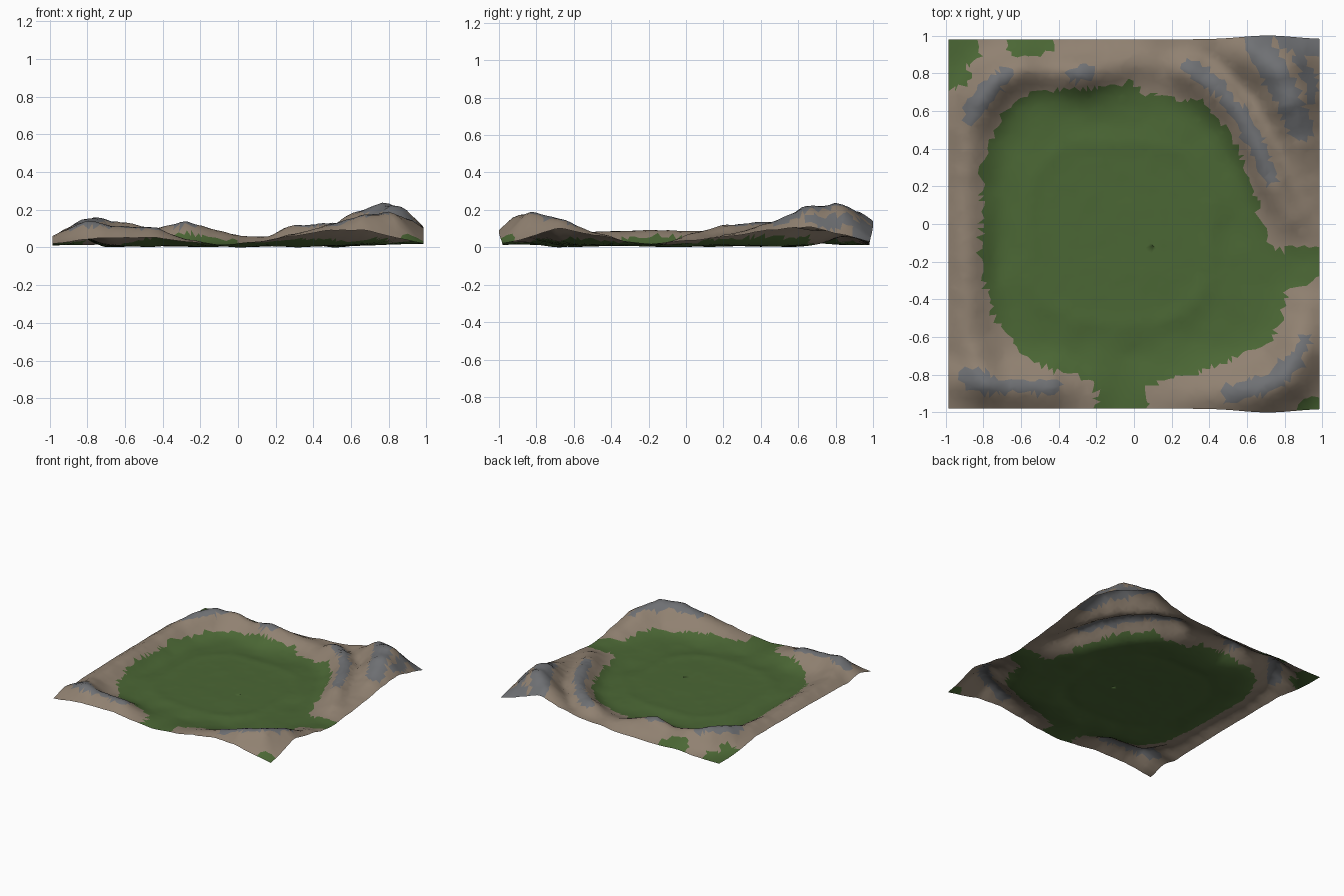
import bpy, bmesh, math, random
from mathutils import Vector, noise

random.seed(4)
N = 64           # grid cells per side
FLOOR = 0.022    # basin height

# Ridges: half width, then crest points (x, y, height above the floor)
RIDGES = [
    (0.115, [(-0.80, -0.84, .11), (-0.88, -0.6, .07), (-0.89, -0.15, .08), (-0.90, 0.2, .07),
             (-0.88, 0.5, .10), (-0.82, 0.64, .14), (-0.73, 0.76, .145), (-0.6, 0.82, .10)]),
    (0.105, [(-0.6, 0.82, .10), (-0.42, 0.81, .092), (-0.28, 0.80, .13), (-0.13, 0.83, .085),
             (0.02, 0.86, .05), (0.17, 0.85, .045), (0.3, 0.81, .085)]),
    (0.11, [(0.28, 0.82, .085), (0.42, 0.74, .115), (0.56, 0.60, .12), (0.66, 0.42, .125),
            (0.74, 0.22, .11), (0.83, 0.05, .065), (0.9, -0.1, .01)]),
    (0.175, [(0.45, 0.98, .07), (0.64, 0.90, .18), (0.78, 0.80, .225), (0.83, 0.66, .21),
             (0.88, 0.46, .12), (0.91, 0.25, .06), (0.92, 0.05, .03)]),
    (0.12, [(-0.90, -0.82, .08), (-0.72, -0.86, .105), (-0.45, -0.87, .095), (-0.27, -0.9, .03)]),
    (0.145, [(0.12, -0.93, .02), (0.3, -0.92, .06), (0.5, -0.90, .115), (0.66, -0.88, .16),
             (0.80, -0.82, .178), (0.89, -0.67, .14), (0.93, -0.48, .06), (0.95, -0.34, .02)]),
    (0.12, [(0.1, 0.97, .03), (0.5, 0.97, .04)]),
]

# Grass outline seen from above
GRASS = [(-.81, .3), (-.70, .58), (-.56, .70), (-.2, .72), (0, .77), (.05, .69), (.35, .65), (.5, .5),
         (.6, .3), (.65, .1), (.7, -.05), (.76, -.15), (1.1, -.10), (1.1, -.26), (.81, -.34), (.79, -.52),
         (.7, -.65), (.4, -.76), (.05, -.86), (.08, -1.1), (-.21, -1.1), (-.2, -.82), (-.4, -.79),
         (-.6, -.69), (-.75, -.48), (-.81, -.2)]
GRASS_SPOTS = [(-.93, .93, .11), (-.94, .78, .07), (-.60, .97, .08), (-.50, .96, .07), (.95, -1.0, .09)]

# Bare rock strokes: half width, then points
ROCK = [
    (.045, [(-.87, .58), (-.78, .70), (-.68, .79)]), (.04, [(-.31, .79), (-.25, .80)]),
    (.04, [(.30, .83), (.43, .74), (.55, .60)]), (.045, [(.55, .60), (.64, .44), (.72, .25)]),
    (.07, [(.66, .95), (.77, .77), (.88, .52)]), (.045, [(.80, .97), (.98, .93)]),
    (.03, [(.86, .88), (.93, .78), (.95, .66)]), (.055, [(-.86, -.82), (-.80, -.83)]),
    (.04, [(-.80, -.86), (-.43, -.86)]), (.05, [(.50, -.90), (.74, -.84), (.86, -.72)]),
    (.035, [(.86, -.74), (.90, -.60)]),
]


def nearest(x, y, a, b):
    """Distance to a segment and position along it."""
    dx, dy = b[0] - a[0], b[1] - a[1]
    t = max(0, min(1, ((x - a[0]) * dx + (y - a[1]) * dy) / (dx * dx + dy * dy)))
    return math.hypot(x - a[0] - t * dx, y - a[1] - t * dy), t


def height(x, y):
    total = 0
    for w, pts in RIDGES:
        best = 0
        for a, b in zip(pts, pts[1:]):
            d, t = nearest(x, y, a, b)
            best = max(best, (a[2] + (b[2] - a[2]) * t) * math.exp(-(d / w) ** 2))
        total += best ** 3
    z = FLOOR + total ** (1 / 3)
    # shallow rings in the basin and fine roughness
    r = ((abs(x + .08) / .62) ** 3 + (abs(y + .05) / .62) ** 3) ** (1 / 3)
    ring = math.exp(-((r - 1) / .16) ** 2)
    z += ring * (.012 * noise.noise(Vector((x * 5, y * 5, 2))) - .006)
    z += .005 * math.exp(-((r - .78) / .07) ** 2)
    rough = .002 + .04 * max(0, z - .04)
    z += rough * noise.noise(Vector((x * 6, y * 6, 3))) + .8 * rough * noise.noise(Vector((x * 17, y * 17, 8)))
    return max(z, 0.002)


def in_grass(x, y):
    inside = False
    for (ax, ay), (bx, by) in zip(GRASS, GRASS[1:] + GRASS[:1]):
        if (ay > y) != (by > y) and x < ax + (y - ay) * (bx - ax) / (by - ay):
            inside = not inside
    return inside or any(math.hypot(x - a, y - b) < r for a, b, r in GRASS_SPOTS)


def in_rock(x, y):
    return any(nearest(x, y, a, b)[0] < w for w, pts in ROCK for a, b in zip(pts, pts[1:]))


# Terrain sheet: irregular vertices, gently relaxed edges
bm = bmesh.new()
bmesh.ops.create_grid(bm, x_segments=N, y_segments=N, size=1)
for v in bm.verts:
    u, w = v.co.x, v.co.y
    loose = 0 if max(abs(u), abs(w)) > .98 else .011
    bulge = .02 * abs(w) ** 6 * math.exp(-((u - .72) / .2) ** 2)
    x = u * .985 + random.uniform(-loose, loose)
    y = w * .98 + random.uniform(-loose, loose) + math.copysign(bulge, w)
    v.co = (x, y, 0)
bmesh.ops.triangulate(bm, faces=bm.faces[:], quad_method='SHORT_EDGE')
for v in bm.verts:
    v.co.z = height(v.co.x, v.co.y)
low = min(v.co.z for v in bm.verts)
for v in bm.verts:
    v.co.z -= low

# Ground cover per face
for f in bm.faces:
    c = f.calc_center_median()
    n = noise.noise_vector(Vector((c.x * 11, c.y * 11, 5))) * .025
    x, y = c.x + n.x, c.y + n.y
    f.material_index = 1 if in_grass(x, y) else 2 if in_rock(x, y) else 0
    f.smooth = True

mesh = bpy.data.meshes.new("terrain")
bm.to_mesh(mesh)
bm.free()
for name, col in (("soil", (.28, .22, .165)), ("grass", (.07, .135, .035)), ("rock", (.16, .165, .175))):
    m = bpy.data.materials.new(name)
    m.diffuse_color = (*col, 1)
    mesh.materials.append(m)
terrain = bpy.data.objects.new("terrain", mesh)
bpy.context.collection.objects.link(terrain)
